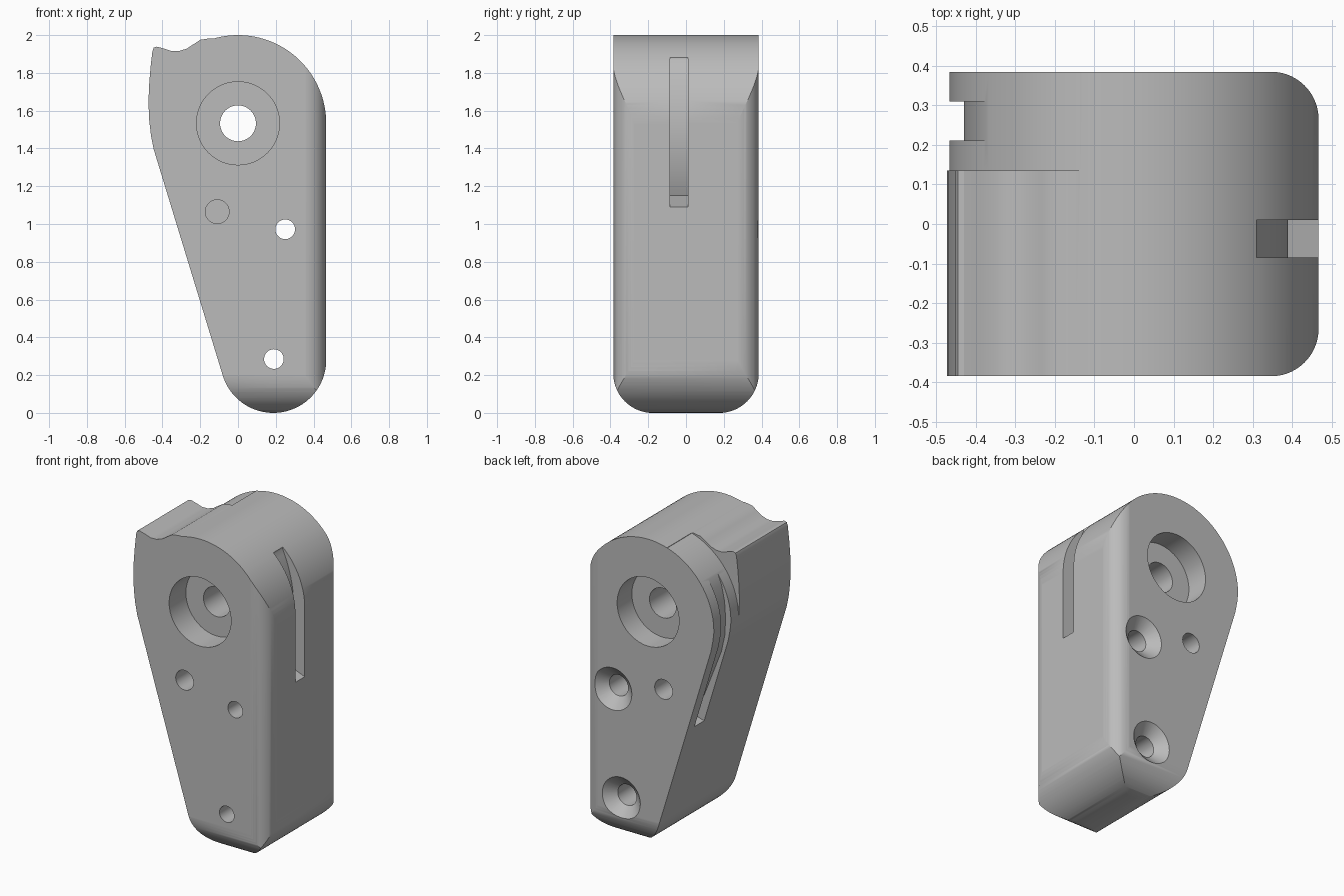
import bpy, bmesh
from math import sin, cos, radians

cube = bpy.data.objects.get("Cube")
if cube:
    bpy.data.objects.remove(cube, do_unlink=True)

grey = bpy.data.materials.new("plain grey")
grey.use_nodes = True
colour = (0.5, 0.5, 0.5, 1)
grey.diffuse_color = colour
grey.node_tree.nodes["Principled BSDF"].inputs["Base Color"].default_value = colour

HALF = 0.385                    # half depth
TOP, TOP_R = (0, 1.533), 0.467  # upper round
LOW, LOW_R = (0.187, 0.28), 0.28  # lower round


def arc(centre, r, a0, a1, n=24):
    angles = [radians(a0 + (a1 - a0) * i / n) for i in range(n + 1)]
    return [(centre[0] + r * cos(a), centre[1] + r * sin(a)) for a in angles]


def finish(bm, name):
    bmesh.ops.recalc_face_normals(bm, faces=bm.faces)
    mesh = bpy.data.meshes.new(name)
    bm.to_mesh(mesh)
    bm.free()
    mesh.materials.append(grey)
    obj = bpy.data.objects.new(name, mesh)
    bpy.context.collection.objects.link(obj)
    return obj


def skin(rings, name):
    """Closed solid through a list of matching point rings."""
    bm = bmesh.new()
    loops = [[bm.verts.new(p) for p in ring] for ring in rings]
    for a, b in zip(loops, loops[1:]):
        for i in range(len(a)):
            j = (i + 1) % len(a)
            bm.faces.new((a[i], a[j], b[j], b[i]))
    bm.faces.new(loops[0])
    bm.faces.new(loops[-1])
    return finish(bm, name)


def prism(name, pts, axis, lo, hi):
    place = {"x": lambda u, v, t: (t, u, v),
             "y": lambda u, v, t: (u, t, v),
             "z": lambda u, v, t: (u, v, t)}[axis]
    return skin([[place(u, v, t) for u, v in pts] for t in (lo, hi)], name)


def drill(name, x, z, steps):
    """Stepped round cutter along y from (y, radius) pairs."""
    return skin([[(u, y, v) for u, v in arc((x, z), r, 0, 360, 48)[:-1]]
                 for y, r in steps], name)


def cut(body, cutter):
    mod = body.modifiers.new("cut", "BOOLEAN")
    mod.operation = "DIFFERENCE"
    mod.solver = "EXACT"
    mod.object = cutter
    bpy.context.view_layer.objects.active = body
    bpy.ops.object.modifier_apply(modifier=mod.name)
    bpy.data.objects.remove(cutter, do_unlink=True)


# Main block: two rounds joined by straight sides, with a lobe on one shoulder
lobe = [(-0.15, 1.983), (-0.2, 1.975), (-0.235, 1.952), (-0.27, 1.929),
        (-0.31, 1.916), (-0.35, 1.915), (-0.39, 1.928), (-0.43, 1.939),
        (-0.446, 1.934), (-0.453, 1.915), (-0.463, 1.83), (-0.471, 1.73),
        (-0.474, 1.64), (-0.47, 1.55), (-0.461, 1.47)]
outline = (arc(TOP, TOP_R, 0, 106, 36) + lobe
           + [arc(TOP, TOP_R, 197, 198, 1)[0]] + arc(LOW, LOW_R, 197, 360, 40))
body = prism("pivot_block", outline, "y", -HALF, HALF)

# Step behind the lobe, leaving only the round
cut(body, prism("lobe_step", arc(TOP, TOP_R, 107, 196.9, 36)
                + [(-0.6, 1.38), (-0.6, 2.1), (-0.14, 2.1)], "y", 0.135, 0.5))

# Rounded upright edges and rounded lower edges, front and back
for side in (-1, 1):
    r = 0.12
    pts = arc((TOP_R - r, HALF - r), r + 0.0005, 0, 90, 14)
    pts += [(TOP_R - r, 0.5), (0.6, 0.5), (0.6, HALF - r)]
    cut(body, prism("upright_round", [(u, v * side) for u, v in pts], "z", -0.2, 2.2))
    r = 0.21
    pts = arc((HALF - r, r), r + 0.0005, -90, 0, 16)
    pts += [(0.5, r), (0.5, -0.1), (HALF - r, -0.1)]
    cut(body, prism("lower_round", [(u * side, v) for u, v in pts], "x", -0.8, 0.8))

# Curved slot in the straight side
cut(body, prism("side_slot", arc((-0.46, 1.51), 0.85, -25, 25)
                + [(0.312, 1.95), (0.6, 1.95), (0.6, 1.04)], "y", -0.085, 0.01))

# Shallow groove in the sloping side
cut(body, prism("slope_groove", [
    (-0.365, 1.835), (-0.4, 1.75), (-0.422, 1.65), (-0.43, 1.54),
    (-0.424, 1.43), (-0.4, 1.32), (-0.22, 0.86), (-0.6, 0.74), (-0.6, 1.835)],
    "y", 0.212, 0.31))

# Pivot bore with a recess at each end
cut(body, drill("pivot_bore", *TOP, [
    (-0.5, 0.22), (-0.215, 0.22), (-0.215, 0.095),
    (0.235, 0.095), (0.235, 0.22), (0.5, 0.22)]))

# Countersunk screw holes
for x, z in ((0.25, 0.972), (0.19, 0.285)):
    cut(body, drill("screw_hole", x, z, [
        (-0.5, 0.052), (0, 0.052), (0, 0.067), (0.325, 0.067),
        (HALF, 0.135), (0.4, 0.152)]))

# Blind pin holes, front and back
for side in (-1, 1):
    cut(body, drill("pin_hole", -0.11, 1.065, [(0.5 * side, 0.063), (0.2 * side, 0.063)]))

# Smooth curved faces, crisp edges
bpy.ops.object.select_all(action="DESELECT")
body.select_set(True)
bpy.context.view_layer.objects.active = body
bpy.ops.object.shade_smooth_by_angle(angle=radians(30))
normals = body.modifiers.new("even_normals", "WEIGHTED_NORMAL")
normals.keep_sharp = True
